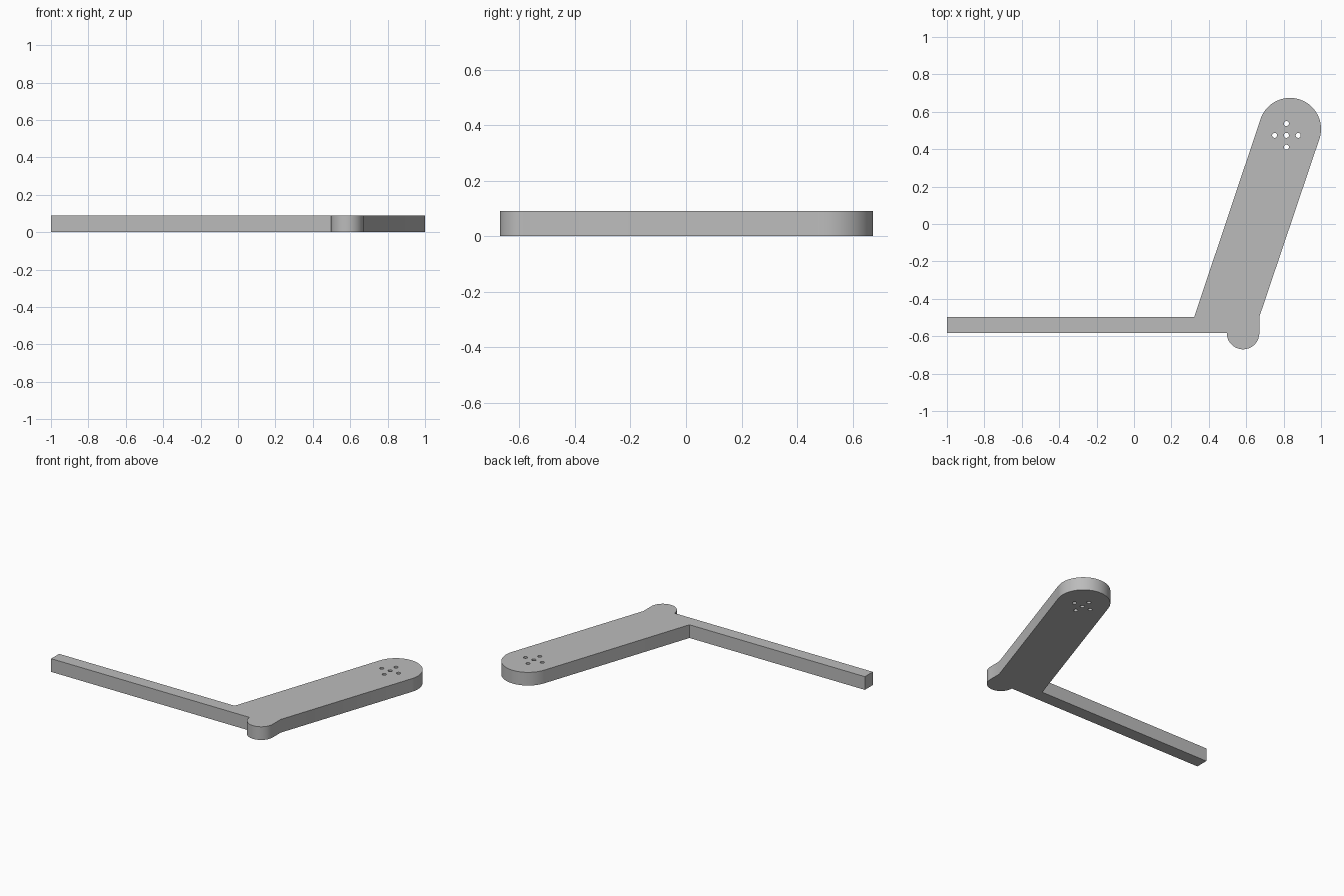
import bpy, math

if "Cube" in bpy.data.objects:
    bpy.data.objects.remove(bpy.data.objects["Cube"])

H = 0.09                                   # plate thickness
SLANT = math.atan2(0.955, 0.32)            # direction of the wide arm


def arc(cx, cy, r, a0, a1, n):
    return [(cx + r * math.cos(a0 + (a1 - a0) * i / n),
             cy + r * math.sin(a0 + (a1 - a0) * i / n)) for i in range(n + 1)]


# Outline: thin bar, small round pivot, slanted wide arm with round end
outline = [(-1.0, -0.497), (-1.0, -0.583)]
outline += arc(0.583, -0.583, 0.087, math.pi, 2 * math.pi, 32)
outline += [(0.67, -0.497)]
outline += arc(0.834, 0.508, 0.166, SLANT - math.pi / 2, SLANT + math.pi / 2, 48)
outline += [(0.322, -0.497)]

# Cross of five through holes near the round end
holes = [arc(0.815 + dx, 0.474 + dy, 0.0135, 0, 2 * math.pi, 24)[:-1]
         for dx, dy in ((0, 0), (0.063, 0), (-0.063, 0), (0, 0.063), (0, -0.063))]

# Filled and extruded profile
curve = bpy.data.curves.new("arm_plate", "CURVE")
curve.dimensions = "2D"
curve.fill_mode = "BOTH"
curve.extrude = H / 2
for loop in [outline] + holes:
    spline = curve.splines.new("POLY")
    spline.points.add(len(loop) - 1)
    for p, (x, y) in zip(spline.points, loop):
        p.co = (x, y, 0, 1)
    spline.use_cyclic_u = True

plate = bpy.data.objects.new("arm_plate", curve)
plate.location.z = H / 2
bpy.context.collection.objects.link(plate)
bpy.context.view_layer.objects.active = plate
plate.select_set(True)
bpy.ops.object.convert(target="MESH")
plate = bpy.context.object

# Join caps to walls and face everything outward
bpy.ops.object.mode_set(mode="EDIT")
bpy.ops.mesh.select_all(action="SELECT")
bpy.ops.mesh.remove_doubles(threshold=0.0001)
bpy.ops.mesh.normals_make_consistent(inside=False)
bpy.ops.object.mode_set(mode="OBJECT")
bpy.ops.object.shade_smooth_by_angle(angle=math.radians(30))

# Plain grey
grey = bpy.data.materials.new("grey")
grey.diffuse_color = (0.5, 0.5, 0.5, 1)
grey.use_nodes = True
grey.node_tree.nodes["Principled BSDF"].inputs["Base Color"].default_value = grey.diffuse_color
plate.data.materials.clear()
plate.data.materials.append(grey)
